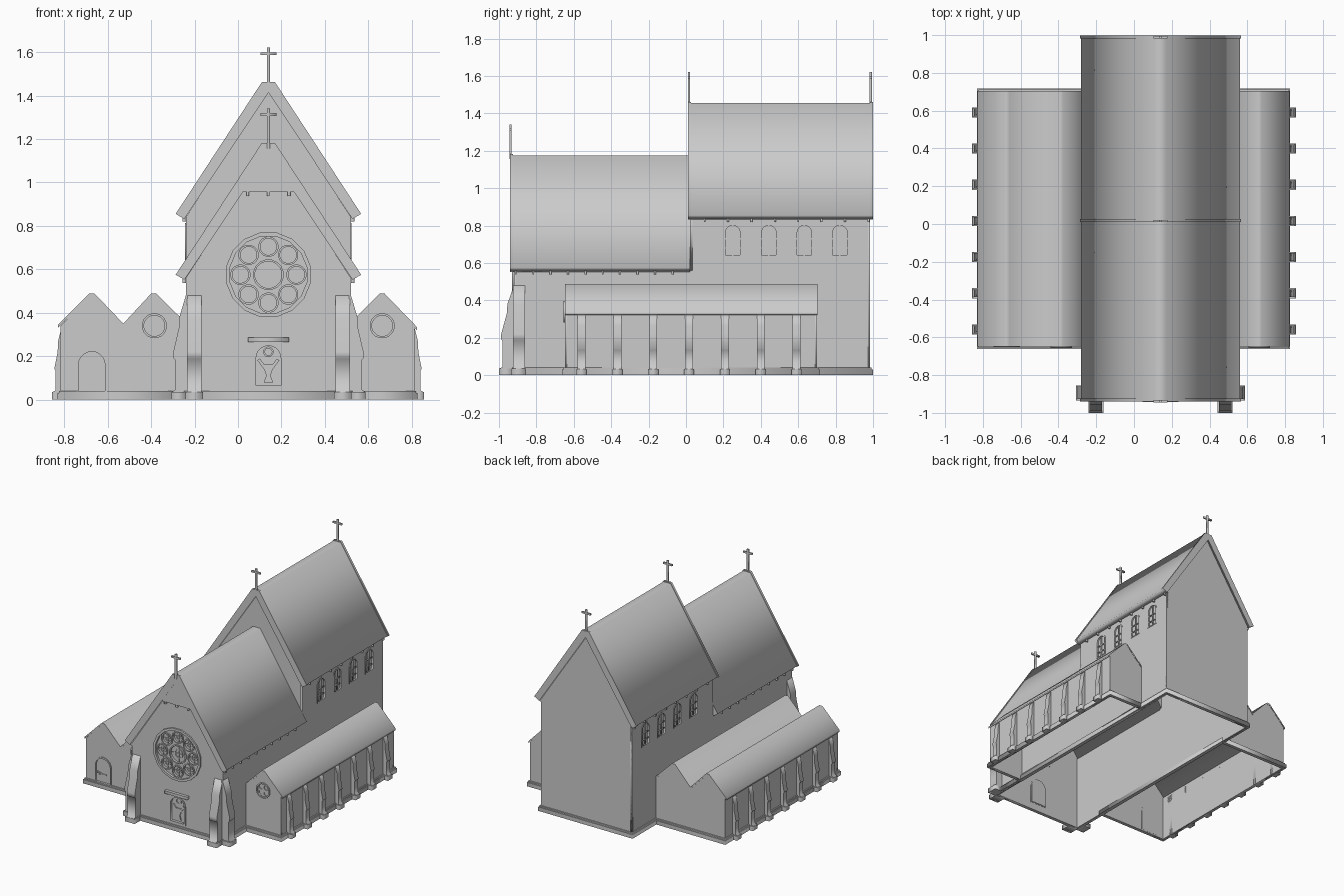
import bpy, bmesh, math
from mathutils import Vector

if "Cube" in bpy.data.objects:
    bpy.data.objects.remove(bpy.data.objects["Cube"])

CX = 0.14          # nave centre line
HW = 0.38          # nave half width


def panel(name, loops, t, plane, at):
    """Flat outline (first loop) with holes (other loops), thickness t, centred at 'at'."""
    cu = bpy.data.curves.new(name, 'CURVE')
    cu.dimensions, cu.fill_mode, cu.extrude = '2D', 'BOTH', t / 2
    for lp in loops:
        sp = cu.splines.new('POLY')
        sp.points.add(len(lp) - 1)
        for p, (u, v) in zip(sp.points, lp):
            p.co = (u, v, 0, 1)
        sp.use_cyclic_u = True
    tmp = bpy.data.objects.new(name + "_outline", cu)
    bpy.context.collection.objects.link(tmp)
    bpy.context.view_layer.update()
    dg = bpy.context.evaluated_depsgraph_get()
    me = bpy.data.meshes.new_from_object(tmp.evaluated_get(dg))
    bpy.data.objects.remove(tmp)
    bm = bmesh.new()
    bm.from_mesh(me)
    bmesh.ops.remove_doubles(bm, verts=bm.verts, dist=1e-5)
    for v in bm.verts:
        a, b, c = v.co
        v.co = {'XZ': (a, at + c, b), 'YZ': (at + c, a, b), 'XY': (a, b, at + c)}[plane]
    bmesh.ops.recalc_face_normals(bm, faces=bm.faces)
    bm.to_mesh(me)
    bm.free()
    me.name = name
    ob = bpy.data.objects.new(name, me)
    bpy.context.collection.objects.link(ob)
    return ob


def box(name, x0, x1, y0, y1, z0, z1):
    return panel(name, [[(x0, y0), (x1, y0), (x1, y1), (x0, y1)]], z1 - z0, 'XY', (z0 + z1) / 2)


def circle(cx, cz, r, n=16):
    return [(cx + r * math.cos(2 * math.pi * (i + .5) / n),
             cz + r * math.sin(2 * math.pi * (i + .5) / n)) for i in range(n)]


def arch(c, z0, w, h, n=10):
    r = w / 2
    return [(c - r, z0), (c + r, z0)] + [
        (c + r * math.cos(math.pi * i / n), z0 + h - r + r * math.sin(math.pi * i / n)) for i in range(n + 1)]


def rect(x0, x1, y0, y1):
    return [(x0, y0), (x1, y0), (x1, y1), (x0, y1)]


def bar(name, p, q, w, t, at, plane='XZ'):
    p, q = Vector(p), Vector(q)
    d = (q - p).normalized() * w / 2
    n = Vector((-d.y, d.x))
    return panel(name, [[p + n, q + n, q - n, p - n]], t, plane, at)


# Nave walls
FY = -0.914
niche = arch(CX, 0.058, 0.13, 0.198)
rose = circle(CX, 0.575, 0.18)
panel("nave_front_wall", [[(CX - HW, 0), (CX + HW, 0), (CX + HW, .56), (CX, 1.14), (CX - HW, .56)],
                          rose, niche], .012, 'XZ', FY)
panel("nave_back_wall", [[(CX - HW, 0), (CX + HW, 0), (CX + HW, .84), (CX, 1.42), (CX - HW, .84)]],
      .012, 'XZ', .979)
panel("step_gable_wall", [[(CX - HW, .56), (CX - HW, .84), (CX, 1.42), (CX + HW, .84), (CX + HW, .56),
                           (CX, 1.14)]], .012, 'XZ', .028)
WINS = [.25, .443, .633, .823]
for s in (-1, 1):
    x = CX + s * (HW - .006)
    out = [(-.92, 0), (.985, 0), (.985, .85), (.022, .85), (.022, .57), (-.92, .57)]
    panel("nave_side_wall", [out] + [arch(c, .635, .096, .175) for c in WINS], .012, 'YZ', x)
    # clerestory windows
    for c in WINS:
        panel("clerestory_frame", [arch(c, .635, .1, .178), arch(c, .643, .078, .158)], .018, 'YZ', x)
        panel("clerestory_glass", [arch(c, .635, .096, .175)], .004, 'YZ', x - s * .004)
        bar("clerestory_mullion", (c, .64), (c, .80), .008, .012, x, 'YZ')
        for z in (.68, .73):
            bar("clerestory_bar", (c - .04, z), (c + .04, z), .007, .012, x, 'YZ')


# Nave roofs with gable boards
def roof_profile(z, e=0):
    return [(CX - .03, z + e), (CX + .03, z + e), (CX + .42 + e, z - .6), (CX + .387, z - .623),
            (CX, z - .035 - e), (CX - .387, z - .623), (CX - .42 - e, z - .6)]


for z, y0, y1, name in ((1.175, -.93, .022, "front_nave"), (1.455, .02, .99, "rear_nave")):
    panel(name + "_roof", [roof_profile(z)], y1 - y0, 'XZ', (y0 + y1) / 2)
for z, y in ((1.175, -.932), (1.455, .018), (1.455, .991)):
    panel("gable_board", [roof_profile(z, .007)], .016, 'XZ', y)
panel("gable_infill", [[(CX - .14, .955), (CX + .14, .955), (CX, 1.16)]], .02, 'XZ', -.929)
for dx in (-.095, 0, .095):
    box("gable_corbel", CX + dx - .006, CX + dx + .006, -.936, -.916, .937, .956)

# Eave corbels
for s in (-1, 1):
    x = CX + s * (HW + .008)
    for n, y0, dy, z in ((10, -.91, .093, .55), (8, .1, .125, .832)):
        for i in range(n):
            y = y0 + i * dy
            box("eave_corbel", x - .008, x + .008, y - .005, y + .005, z - .012, z + .012)

# Roof crosses
for y, z in ((-.938, 1.175), (.016, 1.455), (.988, 1.455)):
    box("cross_post", CX - .007, CX + .007, y - .006, y + .006, z - .02, z + .165)
    box("cross_arm", CX - .037, CX + .037, y - .006, y + .006, z + .131, z + .144)

# Rose window: rim, pierced plate, small rings and glazing bars
lobes = [(CX + .129 * math.cos(i * math.pi / 4), .575 + .129 * math.sin(i * math.pi / 4), .047)
         for i in range(8)] + [(CX, .575, .071)]
panel("rose_rim", [circle(CX, .575, .198), circle(CX, .575, .18)], .026, 'XZ', -.918)
panel("rose_plate", [rose] + [circle(a, b, r - .003) for a, b, r in lobes], .008, 'XZ', -.91)
panel("rose_glass", [rose], .004, 'XZ', -.9)
for a, b, r in lobes:
    panel("rose_ring", [circle(a, b, r), circle(a, b, r - .009)], .016, 'XZ', -.914)
    panel("rose_eye", [circle(a, b, r * .5, 12), circle(a, b, r * .4, 12)], .006, 'XZ', -.905)
    bar("rose_bar", (a - r * .85, b), (a + r * .85, b), .005, .005, -.905)
    bar("rose_bar", (a, b - r * .85), (a, b + r * .85), .005, .005, -.905)

# Entrance niche with hood and relief
panel("niche_frame", [arch(CX, .054, .138, .206), arch(CX, .066, .114, .182)], .02, 'XZ', -.916)
panel("niche_back", [niche], .004, 'XZ', -.902)
box("niche_hood", CX - .095, CX + .095, -.942, -.91, .265, .286)
panel("relief_halo", [circle(CX, .22, .024), circle(CX, .22, .016)], .01, 'XZ', -.906)
for s in (-1, 1):
    bar("relief_arm", (CX + s * .045, .185), (CX + s * .012, .14), .014, .01, -.906)
panel("relief_body", [[(CX - .028, .165), (CX + .028, .165), (CX + .01, .11), (CX + .022, .078),
                       (CX - .022, .078), (CX - .01, .11)]], .01, 'XZ', -.906)

# Side aisles: gable walls, outer walls, folded roofs
Y0, Y1 = -.648, .703
RIGHT = [(.823, .335), (.675, .488), (.652, .488), (.512, .348)]
LEFT = [(-.828, .345), (-.685, .488), (-.66, .488), (-.528, .35), (-.4, .488), (-.376, .488), (-.236, .35)]
door = arch(-.673, .01, .133, .222)
for name, top, wall_x, holes, eye in (
        ("left_aisle", LEFT, -.816, [door], -.385), ("right_aisle", RIGHT, .812, [], .664)):
    body = [(wall_x, 0), (wall_x, .34)] + [(a, b - .006) for a, b in top[1:]] + [(top[-1][0], 0)]
    window = circle(eye, .34, .052)
    panel(name + "_front_wall", [body, window] + holes, .01, 'XZ', Y0 + .007)
    panel(name + "_back_wall", [body], .01, 'XZ', Y1 - .007)
    panel(name + "_outer_wall", [rect(Y0 + .003, Y1 - .003, 0, .342)], .01, 'YZ',
          wall_x - math.copysign(.005, wall_x))
    under = [(a, b - .014) for a, b in reversed(top)]
    panel(name + "_roof", [top + under], Y1 - Y0, 'XZ', (Y0 + Y1) / 2)
    # round window
    panel(name + "_window_rim", [circle(eye, .34, .058), circle(eye, .34, .048)], .018, 'XZ', Y0 + .003)
    panel(name + "_window_plate", [window] + [circle(eye + a * .022, .34 + b * .022, .018, 10)
                                             for a in (-1, 1) for b in (-1, 1)], .006, 'XZ', Y0 + .007)
    panel(name + "_window_glass", [window], .004, 'XZ', Y0 + .012)

# Aisle door
panel("door_frame", [arch(-.673, .005, .14, .228), arch(-.673, .005, .122, .216)], .014, 'XZ', Y0 + .003)
panel("door_leaf", [door], .004, 'XZ', Y0 + .011)
bar("door_hinge", (-.73, .1), (-.65, .1), .006, .006, Y0 + .008)
for s in (-1, 1):
    bar("door_hinge_scroll", (-.728, .1 + s * .014), (-.69, .1 + s * .004), .004, .006, Y0 + .008)

# Buttresses: big corner pairs and aisle rows
BIG = [(-.01, .48), (0, .48), (.035, .38), (.038, .33), (.068, .22), (.068, .19), (.06, .185), (.06, .045),
       (.078, .035), (.078, 0), (-.01, 0)]
SMALL = [(-.008, .325), (0, .325), (.015, .265), (.016, .22), (.032, .14), (.026, .135), (.026, .042),
         (.042, .034), (.042, 0), (-.008, 0)]
for s in (-1, 1):
    xc = CX + s * .342
    panel("front_buttress", [[(-.92 - d, z) for d, z in BIG]], .066, 'YZ', xc)
    panel("corner_buttress", [[(CX + s * (HW + d * .85), z) for d, z in BIG]], .066, 'XZ', -.893)
    box("front_buttress_foot", xc - .04, xc + .04, -1, -.92, 0, .035)
    box("corner_buttress_foot", *sorted((CX + s * HW, CX + s * .447)), -.934, -.855, 0, .035)
    for i in range(7):
        y = -.558 + i * .1915
        panel("aisle_buttress", [[(s * (.814 + d), z) for d, z in SMALL]], .042, 'XZ', y)
        box("aisle_buttress_foot", *sorted((s * .815, s * .857)), y - .027, y + .027, 0, .034)

# Plinth rings
for name, x0, x1, y0, y1 in (("nave", CX - HW, CX + HW, -.92, .985),
                             ("left_aisle", -.816, CX - HW, Y0, Y1),
                             ("right_aisle", CX + HW, .812, Y0, Y1)):
    for o, z0, z1 in ((.014, 0, .03), (.008, .03, .04)):
        panel(name + "_plinth", [rect(x0 - o, x1 + o, y0 - o, y1 + o),
                                 rect(x0 + .01, x1 - .01, y0 + .01, y1 - .01)],
              z1 - z0, 'XY', (z0 + z1) / 2)
